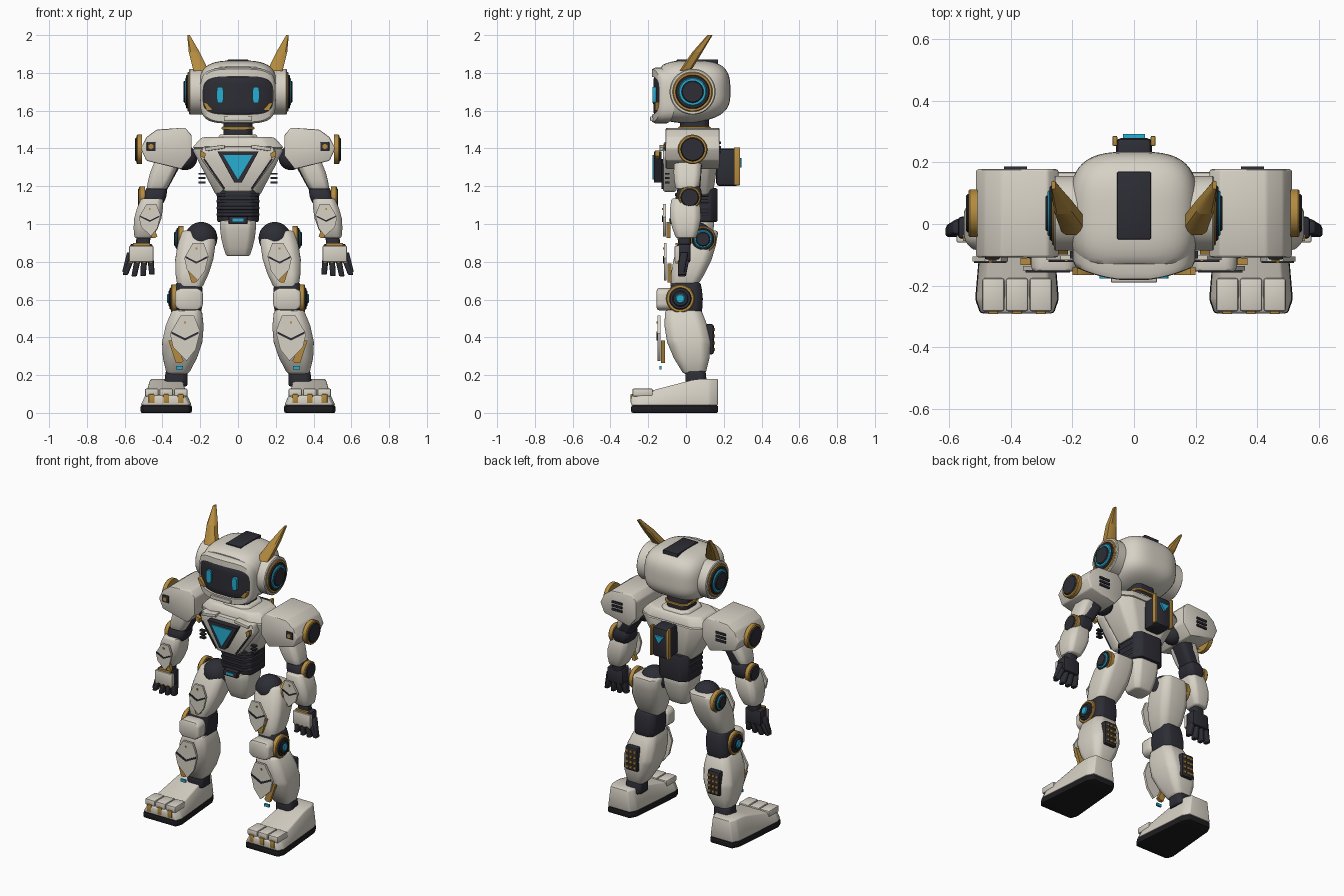
import bpy
import bmesh
import math
from mathutils import Vector

if "Cube" in bpy.data.objects:
    bpy.data.objects.remove(bpy.data.objects["Cube"])


def material(name, *rgb):
    mat = bpy.data.materials.new(name)
    mat.use_nodes = True
    mat.diffuse_color = (*rgb, 1)
    mat.node_tree.nodes["Principled BSDF"].inputs["Base Color"].default_value = (*rgb, 1)
    return mat


CREAM = material("cream armour", .68, .64, .56)
DARK = material("charcoal joint", .026, .026, .036)
SOLE = material("black rubber", .012, .012, .014)
GOLD = material("gold trim", .46, .26, .05)
CYAN = material("cyan glow", .02, .42, .65)


def finish(name, bm, mat, mirror=False, bevel=0):
    """Bevel sharp edges, smooth the rest, mirror left to right if asked."""
    bmesh.ops.recalc_face_normals(bm, faces=bm.faces)
    if bevel:
        sharp = [edge for edge in bm.edges if edge.calc_face_angle(0) > .3]
        bmesh.ops.bevel(bm, geom=sharp, offset=bevel, segments=2, profile=.5,
                        affect='EDGES', clamp_overlap=True)
    for face in bm.faces:
        face.smooth = True
    for edge in bm.edges:
        edge.smooth = edge.calc_face_angle(0) < .7
    mesh = bpy.data.meshes.new(name)
    bm.to_mesh(mesh)
    bm.free()
    mesh.materials.append(mat)
    part = bpy.data.objects.new(name, mesh)
    bpy.context.collection.objects.link(part)
    if mirror:
        part.modifiers.new("mirror", 'MIRROR').use_mirror_merge = False


def loft(name, mat, rings, mirror=True, bevel=0, caps=True):
    """Skin a row of rings that have equal point counts."""
    bm = bmesh.new()
    loops = [[bm.verts.new(point) for point in ring] for ring in rings]
    for lower, upper in zip(loops, loops[1:]):
        for i in range(len(lower)):
            bm.faces.new((lower[i - 1], lower[i], upper[i], upper[i - 1]))
    if caps:
        bm.faces.new(loops[0])
        bm.faces.new(loops[-1])
    finish(name, bm, mat, mirror, bevel)


def rounded(count=8, power=.5):
    """Unit outline: power zero gives a square, one gives a circle."""
    angles = [math.tau * (i + .5) / count for i in range(count)]
    return [tuple(math.copysign(abs(wave(angle)) ** power, wave(angle))
                  for wave in (math.cos, math.sin)) for angle in angles]


def limb(name, mat, low, high, low_size, high_size, bulge=0, mirror=True, bevel=.01):
    """Chamfered block between two centres, swelling in the middle."""
    low, high, low_size, high_size = map(Vector, (low, high, low_size, high_size))
    steps = 4 if bulge else 1
    rings = []
    for i in range(steps + 1):
        t = i / steps
        centre, size = low.lerp(high, t), low_size.lerp(high_size, t)
        swell = bulge * math.sin(math.pi * t)
        rings.append([(centre.x + (size.x + swell) * a, centre.y + (size.y + swell) * b, centre.z)
                      for a, b in rounded()])
    loft(name, mat, rings, mirror, bevel)


def box(name, mat, centre, half, mirror=True, bevel=.004):
    x, y, z = centre
    wide, deep, high = half
    rings = [[(x + wide * a, y + deep * b, level) for a, b in rounded(4, 0)]
             for level in (z - high, z + high)]
    loft(name, mat, rings, mirror, bevel)


def plate(name, mat, outline, front, back, mirror=True, bevel=0):
    """Outline in x and z, extruded along y."""
    loft(name, mat, [[(x, y, z) for x, z in outline] for y in (front, back)], mirror, bevel)


def hub(part, x, y, z, radius, colours, step=.19, depth=.03):
    """Coaxial discs stepping outward on the side of a joint."""
    for i, mat in enumerate(colours):
        size, face = radius * (1 - step * i), x + .007 * i
        rings = [[(side, y + r * a, z + r * b) for a, b in rounded(32, 1)]
                 for side, r in ((x - depth, size), (face - .005, size), (face, size - .005))]
        loft(f"{part}_disc_{i}", mat, rings)


def ball(name, mat, centre, radius):
    bm = bmesh.new()
    bmesh.ops.create_uvsphere(bm, u_segments=24, v_segments=14, radius=radius)
    bmesh.ops.translate(bm, verts=bm.verts, vec=centre)
    finish(name, bm, mat, True)


def shield(part, x, z, wide, high, front, trim_shift=0):
    """Floating limb plate with a seam, a side trim and a rivet."""
    def place(points, shift=0):
        return [(x + wide * (a + shift), z + high * b) for a, b in points]
    plate(f"{part}_plate", CREAM, place([(.3, 1), (-.6, 1), (-1, .3), (-.7, -.5), (-.1, -1),
                                         (.8, -.4), (1, .2)]), front, front + .015)
    plate(f"{part}_seam", DARK, place([(.9, .2), (0, -.1), (-.9, .2), (-.9, .3), (0, 0), (.9, .3)]),
          front - .006, front)
    plate(f"{part}_trim", GOLD, place([(1.1, -.1), (.7, -.1), (.1, -1), (.3, -1.1), (.6, -1.1)], trim_shift),
          front + .018, front + .04)
    box(f"{part}_rivet", GOLD, (x, front, z + high * .7), (.005, .005, .005), bevel=0)


def wrapped(wide, high, y):
    """Rounded rectangle curved around the face."""
    return [(wide * a, y + 1.2 * (wide * a) ** 2, 1.68 + high * b) for a, b in rounded(48)]


# Head shell: a cube pushed out to a soft block, cut flat behind the visor
bm = bmesh.new()
bmesh.ops.create_cube(bm, size=2)
bmesh.ops.subdivide_edges(bm, edges=bm.edges[:], cuts=13, use_grid_fill=True)
for vert in bm.verts:
    soft = vert.co / sum(abs(a) ** 3.2 for a in vert.co) ** (1 / 3.2)
    if soft.z < 0:
        soft.z *= 1 - .2 * max(0, soft.y)
    vert.co = Vector((soft.x * .21, max(-.13, .03 + soft.y * .205), 1.7 + soft.z * .166))
finish("head_shell", bm, CREAM)

# Face
loft("face_frame", CREAM, [wrapped(.2, .148, -.11), wrapped(.2, .148, -.165), wrapped(.19, .14, -.182),
                           wrapped(.185, .1, -.184), wrapped(.18, .098, -.12)], mirror=False, caps=False)
loft("visor", DARK, [wrapped(.185, .1, y) for y in (-.12, -.168)]
     + [wrapped(.185 * t, .1 * t, -.174) for t in (.9, .6, .3)], mirror=False)
plate("eyes", CYAN, [(.095 + .018 * a, 1.683 + .043 * b) for a, b in rounded(16)], -.177, -.155)
plate("cheek_trims", GOLD, [(.13, 1.6), (.165, 1.6), (.185, 1.645), (.165, 1.64)], -.165, -.13)
box("chin_plate", CREAM, (0, -.165, 1.557), (.075, .025, .012), mirror=False)
box("crown_panel", DARK, (0, .06, 1.855), (.055, .11, .016), mirror=False)

# Ears and horns
hub("ear", .26, .035, 1.7, .122, (CREAM, GOLD, DARK, CYAN, DARK), step=.13, depth=.1)
limb("horn_bases", GOLD, (.195, -.005, 1.81), (.232, .06, 1.91), (.042, .032), (.03, .028), bevel=0)
limb("horn_tips", GOLD, (.232, .06, 1.91), (.262, .127, 2), (.03, .028), (.007, .014), bevel=0)

# Neck
limb("neck", DARK, (0, .045, 1.42), (0, .045, 1.56), (.08, .08), (.08, .08), mirror=False)
limb("neck_ring", GOLD, (0, .045, 1.5), (0, .045, 1.515), (.09, .09), (.09, .09), mirror=False, bevel=.004)
limb("collar", CREAM, (0, .045, 1.44), (0, .045, 1.475), (.12, .11), (.1, .1), mirror=False)

# Torso
limb("torso", CREAM, (0, .055, 1.15), (0, .04, 1.4), (.12, .09), (.255, .145), mirror=False, bevel=.015)
limb("upper_torso", CREAM, (0, .04, 1.4), (0, .04, 1.46), (.255, .145), (.2, .12), mirror=False, bevel=.015)
plate("chest_plate", CREAM, [(-.19, 1.41), (.19, 1.41), (.2, 1.35), (.07, 1.17), (-.07, 1.17), (-.2, 1.35)],
      -.122, -.05, mirror=False, bevel=.012)
plate("chest_emblem_frame", DARK, [(-.11, 1.385), (.11, 1.385), (.02, 1.22), (-.02, 1.22)], -.17, -.13, mirror=False)
plate("chest_emblem", CYAN, [(-.078, 1.365), (.078, 1.365), (0, 1.235)], -.177, -.16, mirror=False)
plate("chest_seams", DARK, [(.175, 1.345), (.185, 1.345), (.075, 1.185), (.068, 1.19)], -.13, -.12)
plate("chest_tabs", GOLD, [(.175, 1.345), (.2, 1.36), (.2, 1.39), (.172, 1.375)], -.165, -.14)
plate("collar_tabs", CREAM, [(.07, 1.4), (.17, 1.385), (.175, 1.405), (.07, 1.42)], -.14, -.08, bevel=.004)

# Vents and waist ribs
for i in range(3):
    box(f"rib_vents_{i}", DARK, (.19, -.1, 1.22 + .023 * i), (.018, .012, .005), bevel=0)
    box(f"shoulder_vents_{i}", DARK, (.385, .178, 1.38 + .025 * i), (.037, .008, .007), bevel=0)
limb("waist", DARK, (0, .06, 1.01), (0, .06, 1.19), (.115, .112), (.115, .112), mirror=False)
for i in range(4):
    level = 1.04 + .035 * i
    limb(f"waist_rib_{i}", DARK, (0, .05, level), (0, .05, level + .02), (.118, .112), (.118, .112),
         mirror=False, bevel=.006)

# Pelvis and belt
limb("pelvis", CREAM, (0, .045, .83), (0, .045, 1.02), (.065, .06), (.1, .11), bulge=.01, mirror=False)
box("belt_block", DARK, (0, -.06, 1.02), (.05, .025, .02), mirror=False)
box("belt_light", CYAN, (0, -.085, 1.02), (.028, .004, .008), mirror=False, bevel=0)

# Backpack
box("backpack", DARK, (0, .22, 1.3), (.058, .06, .1), mirror=False, bevel=.018)
box("backpack_rails", GOLD, (.062, .27, 1.305), (.008, .016, .1))
plate("backpack_light", CYAN, [(-.035, 1.35), (.035, 1.35), (0, 1.3)], .275, .293, mirror=False)

# Shoulders
ball("shoulder_joints", DARK, (.28, .035, 1.35), .065)
plate("shoulder_armour", CREAM, [(.43, 1.5), (.28, 1.51), (.245, 1.47), (.245, 1.36), (.3, 1.29),
                                 (.485, 1.335), (.515, 1.4), (.485, 1.46)], -.108, .178, bevel=.008)
hub("shoulder", .538, .035, 1.395, .078, (GOLD, DARK))
box("shoulder_sockets", DARK, (.46, -.105, 1.41), (.024, .01, .024))
plate("shoulder_studs", GOLD, [(.46 + .015 * a, 1.41 + .015 * b) for a, b in rounded(6, 1)], -.12, -.1)

# Arms
limb("upper_arm_cores", DARK, (.43, .02, 1.16), (.335, .03, 1.36), (.045, .055), (.06, .06))
limb("upper_arms", CREAM, (.432, .005, 1.185), (.365, .01, 1.36), (.054, .062), (.064, .07), bulge=.01)
limb("elbows", DARK, (.45, .01, 1.1), (.43, .02, 1.2), (.05, .06), (.05, .055), bulge=.015)
hub("elbow", .523, .02, 1.14, .06, (GOLD, DARK))
limb("forearms", CREAM, (.5, 0, .925), (.455, -.005, 1.135), (.05, .055), (.06, .075), bulge=.02)
shield("forearm", .467, 1.02, .058, .085, -.121, trim_shift=-.8)

# Hands
limb("wrists", DARK, (.505, -.01, .87), (.5, -.005, .94), (.04, .035), (.038, .035))
box("palms", DARK, (.512, -.012, .845), (.06, .036, .05), bevel=.012)
box("hand_plates", CREAM, (.512, -.048, .842), (.064, .012, .042))
box("hand_bands", GOLD, (.51, -.045, .893), (.045, .01, .006), bevel=0)
for i in range(4):
    x = .462 + .035 * i
    limb(f"fingers_{i}", DARK, (x + .012 * (i - .5), -.022, .72 + .008 * abs(i - 1.6)), (x, -.012, .81),
         (.015, .022), (.017, .03), bevel=.004)
    box(f"knuckles_{i}", GOLD, (x, -.045, .798), (.009, .01, .007), bevel=0)
limb("thumbs", DARK, (.6, -.025, .745), (.57, -.01, .85), (.014, .017), (.018, .022), bevel=.004)

# Hips and thighs
ball("hip_joints", DARK, (.195, .055, .925), .086)
limb("thighs", CREAM, (.255, -.015, .66), (.208, .085, .965), (.067, .07), (.093, .09), bulge=.025, bevel=.015)
hub("hip", .318, .09, .92, .07, (GOLD, DARK, CYAN, DARK), step=.15)
shield("thigh", .22, .8, .064, .1, -.117, trim_shift=-.2)

# Knees
limb("knees", DARK, (.27, 0, .52), (.26, 0, .69), (.075, .085), (.07, .08), bulge=.01)
plate("knee_pads", CREAM, [(.26 + .077 * a, .602 + .062 * b) for a, b in rounded()], -.155, -.07, bevel=.014)
hub("knee", .355, -.03, .605, .075, (GOLD, DARK, DARK, CYAN), step=.22)

# Shins
limb("shins", CREAM, (.32, .045, .205), (.27, -.015, .545), (.06, .06), (.082, .1), bulge=.04, bevel=.015)
shield("shin", .28, .395, .08, .12, -.151)
box("shin_lights", CYAN, (.31, -.135, .24), (.018, .006, .009), bevel=0)

# Calf vents
box("calf_panels", DARK, (.305, .125, .39), (.045, .022, .08), bevel=.01)
for i in range(12):
    row, column = divmod(i, 3)
    box(f"calf_studs_{i}", GOLD, (.278 + .027 * column, .149, .336 + .035 * row), (.009, .005, .008), bevel=0)

# Feet: wedges that widen and drop towards the toes
limb("ankles", DARK, (.33, .055, .14), (.325, .05, .225), (.065, .06), (.06, .055))
for name, mat, base, top, slope, taper in (("soles", SOLE, 0, .04, 0, 1), ("feet", CREAM, .04, .18, .12, .78)):
    rings = []
    for i in range(11):
        t = i / 10
        y, height = .17 - .46 * t, top - slope * max(0, t - .25)
        wide = .1 + .04 * t - .02 * (i in (0, 10))
        rings.append([(.38 - wide, y, base), (.38 + wide, y, base),
                      (.38 + wide * taper, y, height), (.38 - wide * taper, y, height)])
    loft(name, mat, rings, bevel=.008)
for i in range(3):
    x = .303 + .077 * i
    box(f"toes_{i}", CREAM, (x, -.23, .108), (.036, .054, .021), bevel=.008)
    box(f"toe_claws_{i}", GOLD, (x, -.273, .075), (.016, .02, .024))
